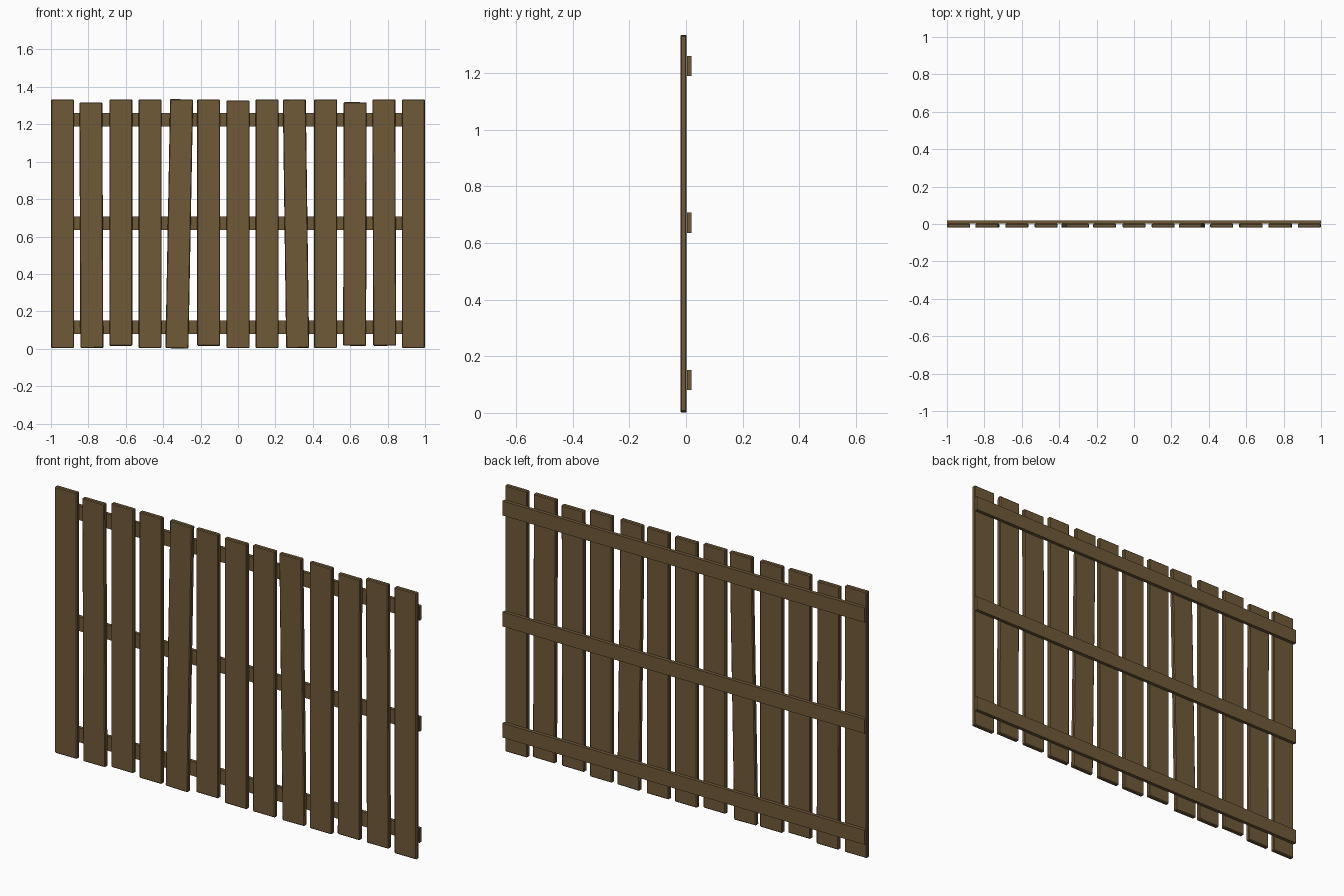
import bpy
from mathutils import Matrix

if "Cube" in bpy.data.objects:
    bpy.data.objects.remove(bpy.data.objects["Cube"])

wood = bpy.data.materials.new("brown_wood")
wood.diffuse_color = (0.16, 0.10, 0.04, 1)
wood.use_nodes = True
wood.node_tree.nodes["Principled BSDF"].inputs["Base Color"].default_value = wood.diffuse_color


def board(name, size, centre, lean=0.0, bevel=0.0):
    """Box board; lean is the sideways shift of its top over its bottom."""
    bpy.ops.mesh.primitive_cube_add(size=1)
    ob = bpy.context.object
    ob.name = name
    ob.data.transform(Matrix.Diagonal((*size, 1)))
    ob.location = centre
    ob.rotation_euler.y = lean / size[2]
    ob.data.materials.append(wood)
    if bevel:
        mod = ob.modifiers.new("soft_edges", 'BEVEL')
        mod.width = bevel
        mod.segments = 1
    return ob


# Upright planks: centre x, bottom z, top z, sideways lean
planks = [
    (-0.938, 0.004, 1.333, 0), (-0.784, 0.004, 1.317, -0.005),
    (-0.626, 0.016, 1.333, 0), (-0.470, 0.004, 1.333, 0),
    (-0.314, 0.002, 1.334, 0.025), (-0.157, 0.016, 1.333, 0),
    (0.000, 0.004, 1.328, 0), (0.156, 0.004, 1.333, 0),
    (0.310, 0.004, 1.333, -0.018), (0.469, 0.004, 1.333, 0),
    (0.625, 0.016, 1.318, 0.003), (0.782, 0.016, 1.333, -0.005),
    (0.938, 0.004, 1.333, 0),
]
for i, (x, low, high, lean) in enumerate(planks):
    board(f"plank_{i + 1}", (0.123, 0.022, high - low),
          (x, -0.009, (low + high) / 2), lean, 0.004)

# Horizontal rails on the back
for name, z in (("bottom_rail", 0.116), ("middle_rail", 0.671), ("top_rail", 1.225)):
    board(name, (2.0, 0.017, 0.072), (0, 0.0115, z))
